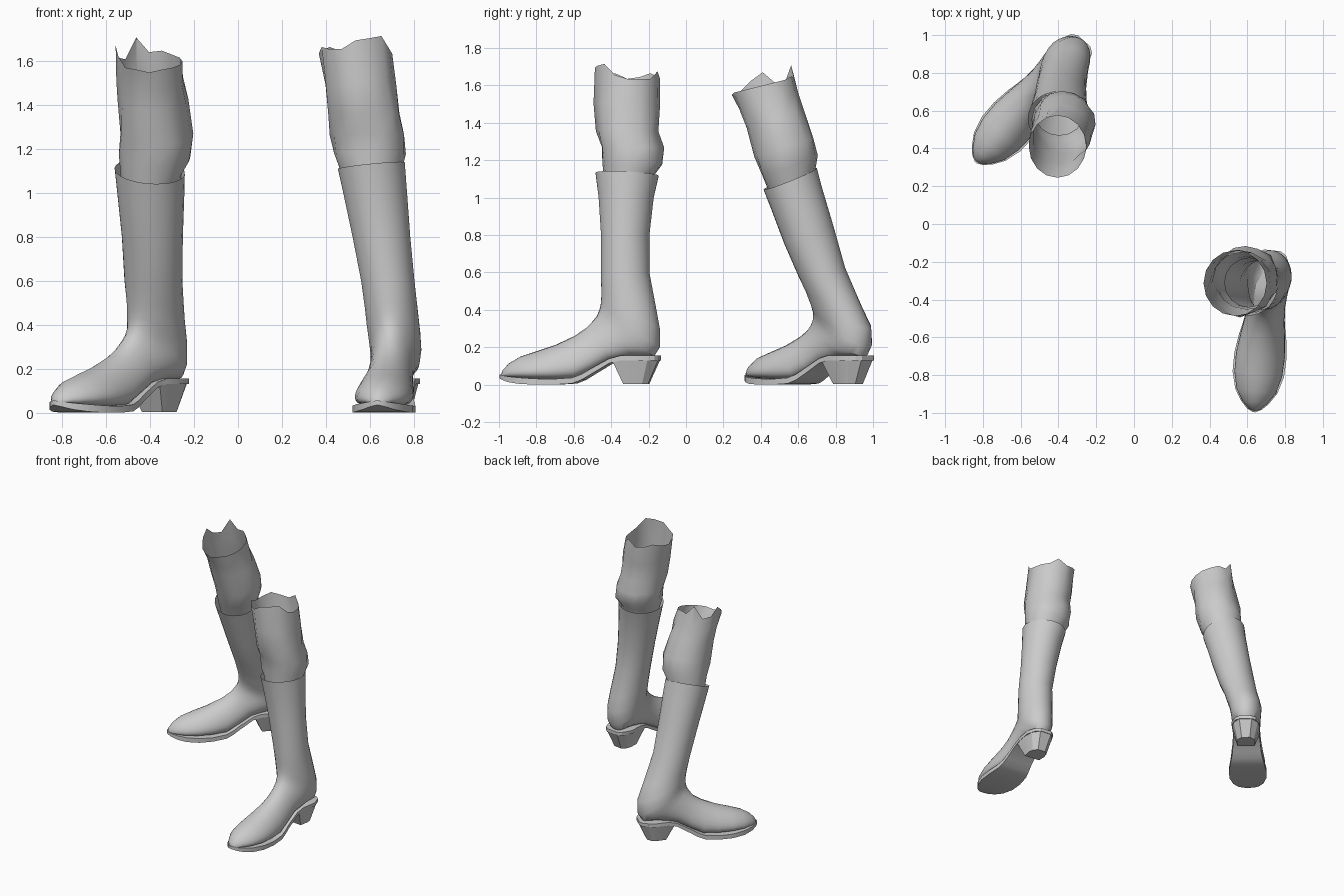
import bpy, math, random
from mathutils import Vector

random.seed(4)
grey = bpy.data.materials.new("plain grey")
grey.diffuse_color = (0.6, 0.6, 0.6, 1)


def loft(name, rings, cap_first=False, cap_last=False, angle=40):
    """Skin a list of equally long closed rings."""
    n = len(rings[0])
    verts = [p for r in rings for p in r]
    faces = [(i * n + j, i * n + (j + 1) % n, (i + 1) * n + (j + 1) % n, (i + 1) * n + j)
             for i in range(len(rings) - 1) for j in range(n)]
    if cap_first:
        faces.append(tuple(reversed(range(n))))
    if cap_last:
        faces.append(tuple(range(len(verts) - n, len(verts))))
    me = bpy.data.meshes.new(name)
    me.from_pydata(verts, [], faces)
    me.materials.append(grey)
    ob = bpy.data.objects.new(name, me)
    bpy.context.collection.objects.link(ob)
    bpy.ops.object.select_all(action='DESELECT')
    ob.select_set(True)
    bpy.context.view_layer.objects.active = ob
    bpy.ops.object.mode_set(mode='EDIT')
    bpy.ops.mesh.select_all(action='SELECT')
    bpy.ops.mesh.normals_make_consistent(inside=False)
    bpy.ops.object.mode_set(mode='OBJECT')
    bpy.ops.object.shade_smooth_by_angle(angle=math.radians(angle))
    return ob


# Foot sections: front/top point (u, z), back/bottom point (u, z), half width, flatness
FOOT = [
    (.855, .052, .855, .045, .006, 1), (.845, .08, .845, .042, .032, 1),
    (.81, .115, .81, .04, .066, 1), (.75, .15, .75, .035, .105, 1),
    (.66, .18, .66, .03, .127, 1), (.56, .213, .56, .028, .13, 1),
    (.46, .26, .45, .032, .118, 1), (.40, .30, .36, .075, .106, .9),
    (.365, .335, .26, .125, .10, .7), (.34, .365, .13, .15, .106, .5),
    (.325, .40, .03, .152, .112, .3), (.317, .435, .0, .2, .118, .1),
    (.315, .47, .0, .30, .12, 0), (.315, .51, .02, .41, .12, 0)]

# Sole stations: u, half width, top z, bottom z
SOLE = [
    (.0, .045, .155, .13), (.02, .075, .155, .13), (.09, .106, .155, .13),
    (.2, .1, .155, .13), (.26, .098, .14, .115), (.36, .106, .085, .055),
    (.41, .115, .055, .025), (.46, .126, .037, .006), (.56, .139, .03, .0),
    (.66, .137, .032, .0), (.75, .112, .038, .005), (.81, .074, .044, .014),
    (.845, .04, .05, .026), (.862, .008, .055, .034)]

# Heel outline, one half: u and side fractions
HEEL = [(1, .92), (.5, 1), (.22, .88), (0, .45)]


def make_boot(side, origin, toe_dir, lean, shaft, sleeve, jag):
    f = Vector((*toe_dir, 0)).normalized()
    s = Vector((-f.y, f.x, 0))
    o = Vector((*origin, 0))
    up = Vector((0, 0, 1))

    def at(u, v, z):
        return o + f * u + s * v + up * z

    def ring(row, angles):
        cx, cy, z, rx, ry, tx, ty = row
        out = []
        for a in angles:
            x, y = math.cos(a) * rx, math.sin(a) * ry
            out.append(Vector((cx + x, cy + y, z + tx * x + ty * y)))
        return out

    # boot upper: foot sections followed by shaft rings
    n = 28
    rings = []
    for fu, fz, ku, kz, w, flat in FOOT:
        r = []
        for j in range(n):
            t = 2 * math.pi * j / n
            p = math.cos(t)
            p -= .45 * flat * (1 - p * p)
            k = (1 + p) / 2
            q = at(ku + (fu - ku) * k, w * math.sin(t), kz + (fz - kz) * k)
            q += Vector((*lean, 0)) * max(0, (q.z - .3) / .25)
            r.append(q)
        rings.append(r)
    base = math.atan2(f.y, f.x)
    for row in shaft:
        rings.append(ring(row, [base + 2 * math.pi * j / n for j in range(n)]))
    loft(side + "_boot_upper", rings, cap_first=True)

    # sole with flat top and bottom
    rings = [[at(u, -w, b), at(u, w, b), at(u, w, t), at(u, -w, t)] for u, w, t, b in SOLE]
    loft(side + "_sole", rings, True, True, 30)

    # tapered heel block
    outline = HEEL + [(u, -v) for u, v in reversed(HEEL)]
    rings = [[at(u0 + (u1 - u0) * u, w * v, z if u < .9 else z - drop) for u, v in outline]
             for u0, u1, w, z, drop in ((.06, .19, .068, .004, 0), (.0, .245, .104, .14, .012))]
    loft(side + "_heel", rings, True, True, 25)

    # wrinkled stocking with torn upper edge
    m = len(jag)
    angles = [2 * math.pi * j / m for j in range(m)]
    rings = [ring(row, angles) for row in sleeve]
    for r in rings[2:-1]:
        for p in r:
            p += Vector([random.uniform(-.007, .007) for _ in range(3)])
    for p, d in zip(rings[-1], jag):
        p.z += d
    loft(side + "_stocking", rings, angle=35)


# Standing leg: rows are centre x, y, z, radius x, y, tilt along x, y
make_boot(
    "front", (.734, -.14), (-.115, -.99), (-.024, 0),
    [(.682, -.325, .60, .122, .13, 0, 0), (.653, -.325, .80, .132, .13, 0, 0),
     (.625, -.32, 1.0, .145, .148, .05, 0), (.607, -.315, 1.125, .153, .17, .1, -.05)],
    [(.61, -.31, 1.05, .13, .13, 0, 0), (.605, -.305, 1.12, .145, .135, 0, 0),
     (.60, -.285, 1.18, .168, .163, 0, 0), (.592, -.288, 1.27, .17, .168, 0, 0),
     (.578, -.315, 1.36, .163, .172, 0, 0), (.556, -.315, 1.5, .164, .174, 0, 0),
     (.535, -.313, 1.635, .167, .174, 0, 0)],
    [0, 0, 0, .04, 0, .01, .03, .01, 0, .03, .02, .02, .06, .07, .08, .02])

# Trailing leg, leaning forward
make_boot(
    "rear", (-.265, .97), (-.664, -.747), (.003, -.087),
    [(-.385, .727, .60, .132, .124, 0, .2), (-.39, .657, .80, .139, .132, 0, .35),
     (-.397, .59, 1.0, .153, .137, 0, .4), (-.402, .557, 1.1, .16, .143, -.07, .4)],
    [(-.395, .585, 1.0, .13, .115, 0, .4), (-.395, .565, 1.09, .14, .125, 0, .4),
     (-.377, .553, 1.17, .16, .147, 0, .35), (-.37, .525, 1.27, .169, .154, 0, .33),
     (-.388, .475, 1.42, .158, .152, 0, .3), (-.398, .445, 1.51, .153, .155, 0, .27),
     (-.405, .41, 1.6, .152, .165, 0, .25)],
    [0, 0, 0, .01, 0, .07, -.02, 0, .07, .04, 0, 0, -.01, 0, 0, 0])
